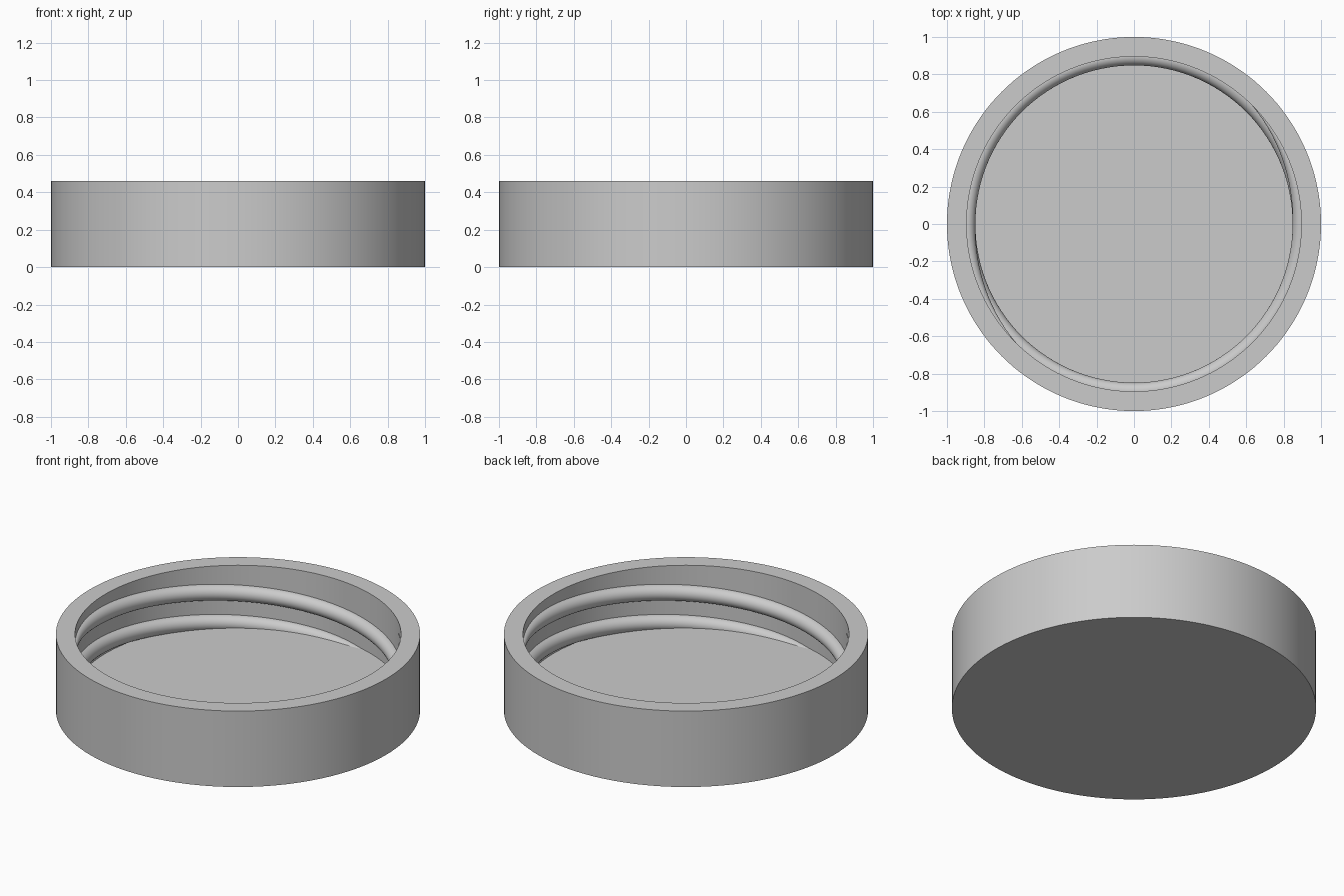
import bpy, bmesh, math

cube = bpy.data.objects.get("Cube")
if cube:
    bpy.data.objects.remove(cube, do_unlink=True)

OUTER, INNER = 1.0, 0.895      # wall radii
HEIGHT, FLOOR = 0.46, 0.10     # rim height and floor height
LEAD, RIDGE = 0.365, 0.047     # thread rise per turn, ridge radius

grey = bpy.data.materials.new("plain grey")
grey.use_nodes = True
colour = (0.6, 0.6, 0.6, 1)
grey.diffuse_color = colour
grey.node_tree.nodes["Principled BSDF"].inputs["Base Color"].default_value = colour


def finish(bm, name):
    bmesh.ops.recalc_face_normals(bm, faces=bm.faces)
    mesh = bpy.data.meshes.new(name)
    bm.to_mesh(mesh)
    bm.free()
    mesh.materials.append(grey)
    ob = bpy.data.objects.new(name, mesh)
    bpy.context.collection.objects.link(ob)
    bpy.ops.object.select_all(action='DESELECT')
    ob.select_set(True)
    bpy.context.view_layer.objects.active = ob
    bpy.ops.object.shade_smooth_by_angle(angle=math.radians(35))
    return ob


def bridge(bm, a, b):
    n = len(a)
    for i in range(n):
        bm.faces.new((a[i], a[(i + 1) % n], b[(i + 1) % n], b[i]))


def lid_body(segments=144):
    # Solid of revolution: outside wall, rim, inside wall, closed by two discs
    bm = bmesh.new()
    rings = []
    for r, z in ((OUTER, 0), (OUTER, HEIGHT), (INNER, HEIGHT), (INNER, FLOOR)):
        angles = [math.tau * i / segments for i in range(segments)]
        rings.append([bm.verts.new((r * math.cos(a), r * math.sin(a), z)) for a in angles])
    for a, b in zip(rings, rings[1:]):
        bridge(bm, a, b)
    bm.faces.new(rings[0])
    bm.faces.new(rings[-1])
    return finish(bm, "lid_body")


def thread(name, start, steps=120, sides=24, taper=50):
    # One turn of round ridge, half sunk in the wall, fading out at both ends
    bm = bmesh.new()
    rings = []
    for i in range(steps + 1):
        turn = 360 * i / steps
        fade = min(1, turn / taper, (360 - turn) / taper)
        size = RIDGE * max(0.02, math.sin(fade * math.pi / 2))
        az = math.radians(start + turn)
        mid = 0.03 + LEAD * turn / 360
        ring = []
        for k in range(sides):
            t = math.tau * k / sides
            r = INNER + size * math.cos(t)
            z = max(0.01, mid + size * math.sin(t))
            ring.append(bm.verts.new((r * math.cos(az), r * math.sin(az), z)))
        rings.append(ring)
    for a, b in zip(rings, rings[1:]):
        bridge(bm, a, b)
    bm.faces.new(rings[0])
    bm.faces.new(rings[-1])
    return finish(bm, name)


lid_body()
# Two-start screw thread inside the wall
for name, start in (("thread_back", 45), ("thread_front", 225)):
    thread(name, start)
